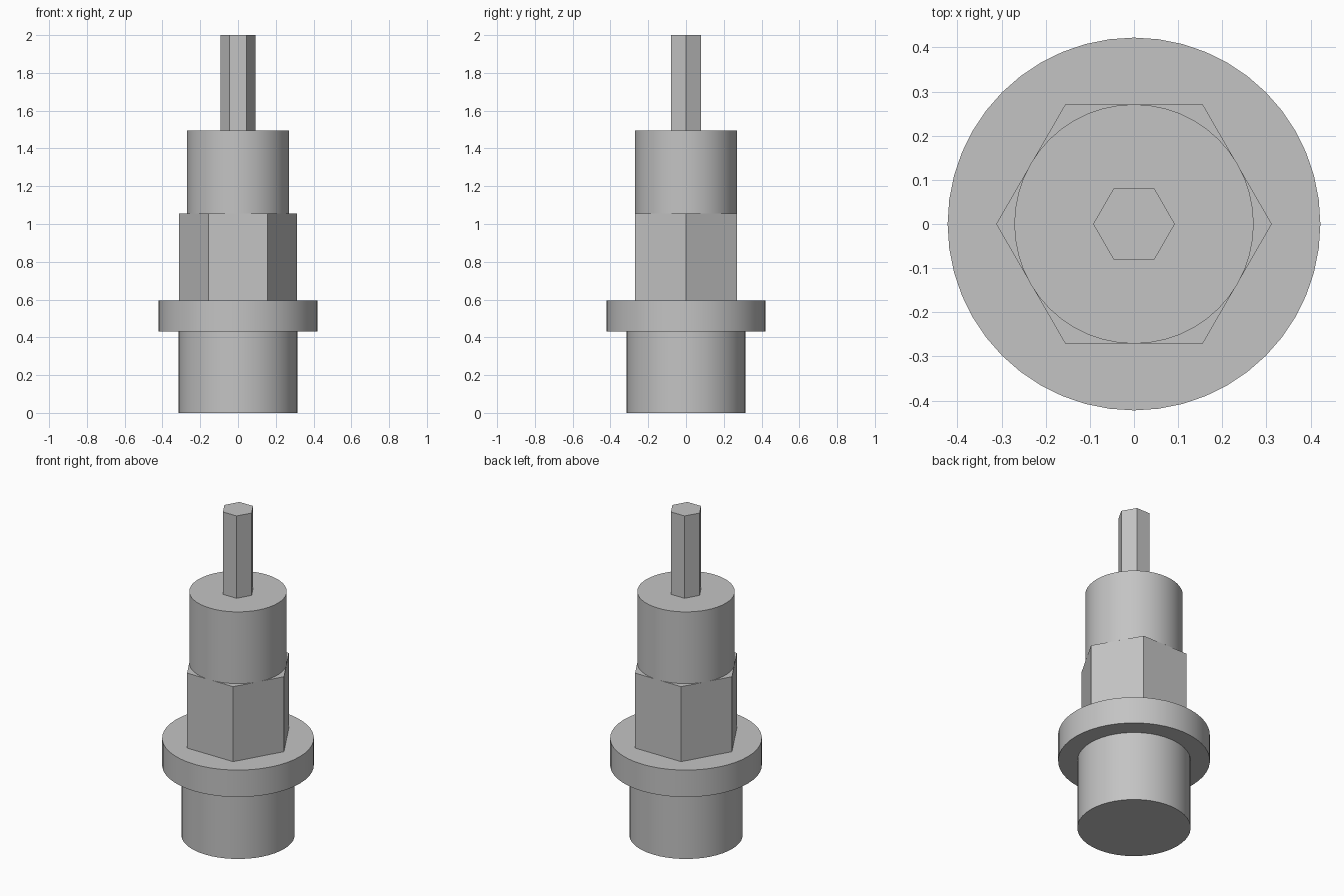
import bpy
import math

if "Cube" in bpy.data.objects:
    bpy.data.objects.remove(bpy.data.objects["Cube"], do_unlink=True)

# Single plain metal colour
GREY = (0.55, 0.55, 0.55, 1.0)
metal = bpy.data.materials.new("grey_metal")
metal.use_nodes = True
metal.diffuse_color = GREY
metal.node_tree.nodes["Principled BSDF"].inputs["Base Color"].default_value = GREY


def prism(name, sides, radius, bottom, top):
    """Upright prism with a corner on the x axis; round ones get smooth sides."""
    bpy.ops.mesh.primitive_cylinder_add(
        vertices=sides, radius=radius, depth=top - bottom,
        location=(0, 0, (bottom + top) / 2))
    part = bpy.context.object
    part.name = name
    part.rotation_euler.z = math.pi / 2
    bpy.ops.object.transform_apply(location=False, rotation=True, scale=False)
    part.data.materials.append(metal)
    if sides > 6:
        bpy.ops.object.shade_smooth_by_angle(angle=math.radians(30))
    return part


ROUND, HEX = 48, 6

# Stacked turned and hexagonal sections, from the bottom up
prism("base_plug", ROUND, 0.315, 0.0, 0.43)
prism("flange", ROUND, 0.422, 0.43, 0.595)
prism("hex_body", HEX, 0.312, 0.595, 1.055)
prism("collar", ROUND, 0.271, 1.055, 1.495)
prism("hex_shank", HEX, 0.0925, 1.495, 2.0)
